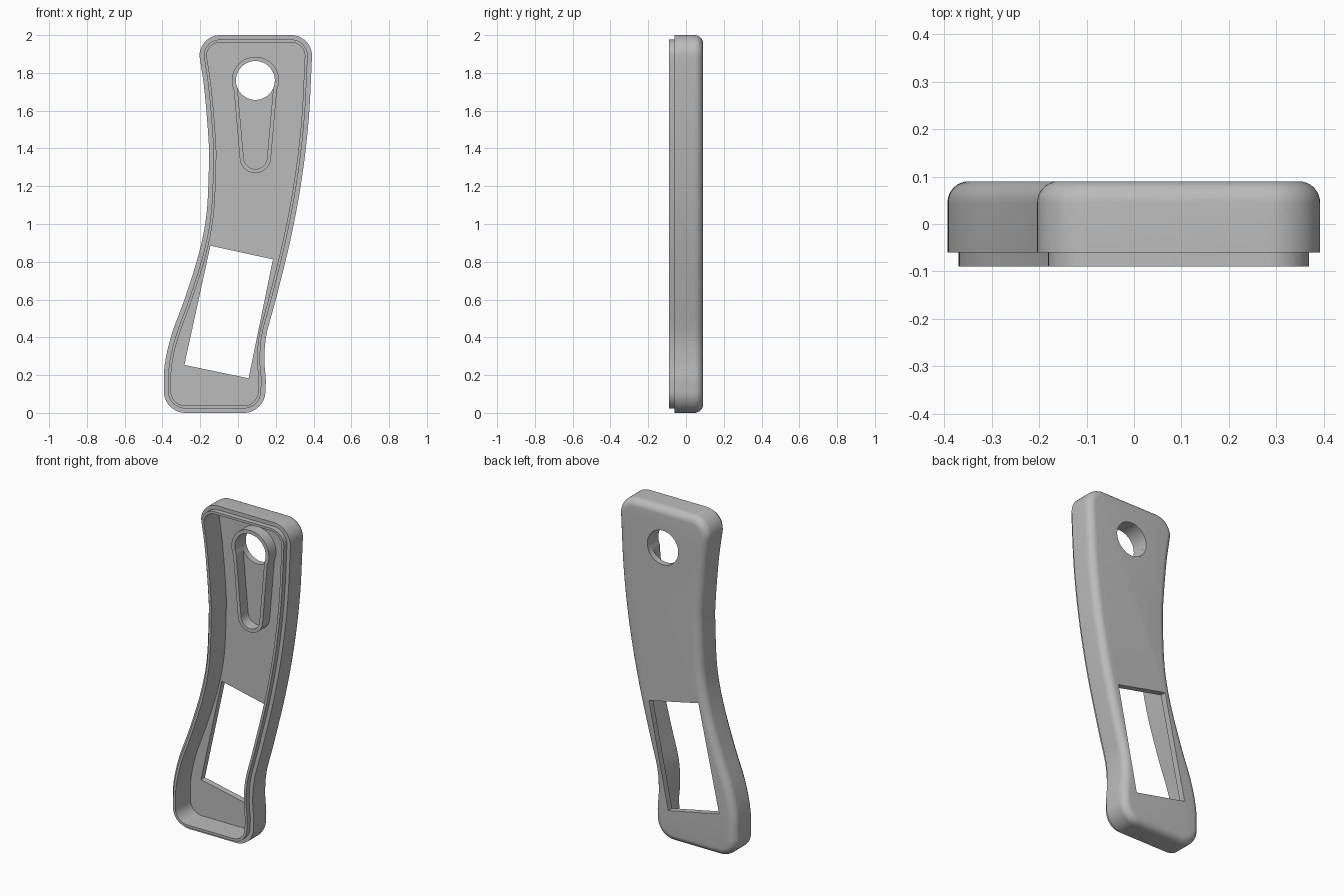
import bpy, bmesh
from math import cos, sin, pi, radians
from mathutils import Vector

cube = bpy.data.objects.get("Cube")
if cube:
    bpy.data.objects.remove(cube)

grey = bpy.data.materials.new("plain grey")
grey.use_nodes = True
colour = (0.5, 0.5, 0.5, 1)
grey.diffuse_color = colour
grey.node_tree.nodes["Principled BSDF"].inputs["Base Color"].default_value = colour


def arc(x, z, r, start, end, n=12):
    angles = [radians(start + (end - start) * i / n) for i in range(n + 1)]
    return [Vector((x + r * cos(a), z + r * sin(a))) for a in angles]


def spline(points, steps=6):
    """Smooth curve through the points, without its two end points."""
    p = [Vector(q) for q in points]
    p = [2 * p[0] - p[1]] + p + [2 * p[-1] - p[-2]]
    out = []
    for a, b, c, d in zip(p, p[1:], p[2:], p[3:]):
        for i in range(steps):
            t = i / steps
            out.append(0.5 * (2 * b + (c - a) * t + (2 * a - 5 * b + 4 * c - d) * t ** 2
                              + (3 * b - a - 3 * c + d) * t ** 3))
    return out[1:]


def inset(loop, amount):
    """Move a counter-clockwise outline inwards."""
    out = []
    for i, p in enumerate(loop):
        a = (p - loop[i - 1]).normalized()
        b = (loop[(i + 1) % len(loop)] - p).normalized()
        na, nb = Vector((-a.y, a.x)), Vector((-b.y, b.x))
        out.append(p + (na + nb) * amount / (1 + na.dot(nb)))
    return out


def loft(name, rings, cap):
    """Join (outline, y) rings; cap the ends or close the loft on itself."""
    bm = bmesh.new()
    rows = [[bm.verts.new((p.x, y, p.y)) for p in loop] for loop, y in rings]
    n = len(rows[0])
    pairs = list(zip(rows, rows[1:])) + ([] if cap else [(rows[-1], rows[0])])
    for a, b in pairs:
        for i in range(n):
            j = (i + 1) % n
            bm.faces.new((a[i], a[j], b[j], b[i]))
    if cap:
        bm.faces.new(rows[0])
        bm.faces.new(rows[-1])
    bmesh.ops.recalc_face_normals(bm, faces=bm.faces)
    mesh = bpy.data.meshes.new(name)
    bm.to_mesh(mesh)
    bm.free()
    mesh.materials.append(grey)
    obj = bpy.data.objects.new(name, mesh)
    bpy.context.collection.objects.link(obj)
    return obj


def smooth(obj):
    bpy.ops.object.select_all(action='DESELECT')
    obj.select_set(True)
    bpy.context.view_layer.objects.active = obj
    bpy.ops.object.shade_smooth_by_angle(angle=radians(32))


# Curved handle outline, counter-clockwise from the bottom
right_side = [(.145, .115), (.147, .18), (.14, .28), (.15, .41), (.2, .6),
              (.278, .917), (.337, 1.235), (.374, 1.55), (.392, 1.89)]
left_side = [(-.204, 1.89), (-.178, 1.71), (-.156, 1.447), (-.154, 1.31), (-.167, 1.05),
             (-.209, .837), (-.284, .6), (-.352, .413), (-.388, .254), (-.393, .115)]
outline = (arc(.03, .115, .115, -90, 0) + spline(right_side)
           + arc(.282, 1.89, .11, 0, 90) + arc(-.094, 1.89, .11, 90, 180)
           + spline(left_side) + arc(-.278, .115, .115, 180, 270))

# Hollow shell: rounded back edge, stepped front lip, inner wall and floor
R, BACK, FLOOR = .045, .09, .053
rings = [(inset(outline, R * (1 - sin(a))), BACK - R * (1 - cos(a)))
         for a in (pi / 2 * i / 8 for i in range(9))]
rings += [(outline, -.06), (inset(outline, .023), -.06), (inset(outline, .023), -.09),
          (inset(outline, .038), -.09), (inset(outline, .038), FLOOR)]
shell = loft("handle_shell", rings, True)

# Window and hanging hole cut through the back plate
HX, HZ = .092, 1.76
window = [Vector(p) for p in ((-.284, .254), (.056, .183), (.185, .813), (-.146, .885))]
hole = arc(HX, HZ, .103, 0, 360, 48)[:-1]
for name, loop in (("window_cutter", window), ("hole_cutter", hole)):
    cutter = loft(name, [(loop, .03), (loop, .15)], True)
    cutter.hide_render = True
    cutter.hide_set(True)
    mod = shell.modifiers.new(name, 'BOOLEAN')
    mod.operation = 'DIFFERENCE'
    mod.solver = 'EXACT'
    mod.object = cutter

# Apply the cuts and drop the cutters
bpy.context.view_layer.update()
cut = bpy.data.meshes.new_from_object(
    shell.evaluated_get(bpy.context.evaluated_depsgraph_get()))
shell.modifiers.clear()
shell.data = cut
for name in ("window_cutter", "hole_cutter"):
    bpy.data.objects.remove(bpy.data.objects[name])
smooth(shell)


# Keyhole-shaped rib around the hole, with a tapering tail
def keyhole(r_top, neck, neck_z, r_tail):
    return (arc(HX, HZ, r_top, -25, 205, 36)
            + [Vector((HX - neck, neck_z))]
            + arc(HX, 1.353, r_tail, 180, 360, 20)
            + [Vector((HX + neck, neck_z))])


outer = keyhole(.125, .112, 1.69, .083)
inner = keyhole(.103, .092, 1.69, .062)
rib = loft("keyhole_rib", [(outer, -.015), (outer, FLOOR + .005),
                           (inner, FLOOR + .005), (inner, -.015)], False)
smooth(rib)
